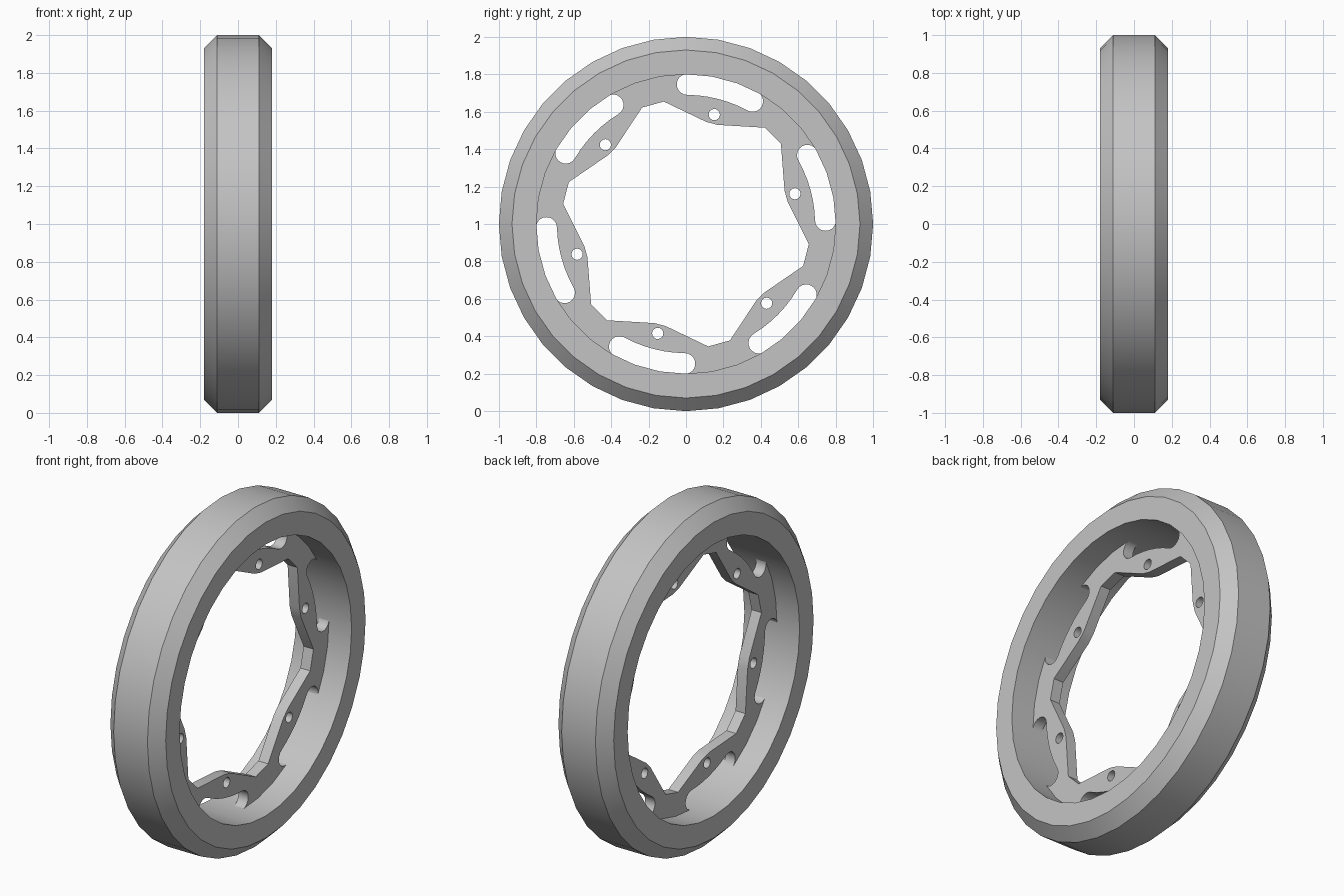
import bpy, bmesh
from math import sin, cos, radians, pi
from mathutils import Matrix

cube = bpy.data.objects.get("Cube")
if cube:
    bpy.data.objects.remove(cube)

grey = bpy.data.materials.new("plain_grey")
grey.use_nodes = True
colour = (0.55, 0.55, 0.55, 1)
grey.diffuse_color = colour
grey.node_tree.nodes["Principled BSDF"].inputs["Base Color"].default_value = colour


def finish(obj):
    """Assign the colour and smooth only the gentle edges."""
    obj.data.materials.clear()
    obj.data.materials.append(grey)
    bpy.ops.object.select_all(action='DESELECT')
    obj.select_set(True)
    bpy.context.view_layer.objects.active = obj
    bpy.ops.object.shade_smooth_by_angle(angle=radians(30))


def polar(r, deg):
    return r * cos(radians(deg)), r * sin(radians(deg))


def arc(centre, r, start, end, steps):
    return [(centre[0] + x, centre[1] + y) for x, y in
            (polar(r, start + (end - start) * i / steps) for i in range(steps + 1))]


# Rim: chamfered cross-section (x, radius) revolved about the x axis
profile = [(-0.11, 1), (0.11, 1), (0.18, 0.93), (0.18, 0.8), (-0.18, 0.8), (-0.18, 0.93)]
bm = bmesh.new()
verts = [bm.verts.new((x, 0, r)) for x, r in profile]
edges = [bm.edges.new((verts[i], verts[i - 1])) for i in range(len(verts))]
bmesh.ops.spin(bm, geom=verts + edges, cent=(0, 0, 0), axis=(1, 0, 0),
               angle=2 * pi, steps=36, use_merge=True)
bmesh.ops.remove_doubles(bm, verts=bm.verts, dist=0.0005)
bmesh.ops.recalc_face_normals(bm, faces=bm.faces)
mesh = bpy.data.meshes.new("rim")
bm.to_mesh(mesh)
bm.free()
rim = bpy.data.objects.new("rim", mesh)
bpy.context.collection.objects.link(rim)
rim.location.z = 1
finish(rim)

# Web plate: filled outline with six repeats of lobe, slot and bolt hole
curve = bpy.data.curves.new("web_plate", 'CURVE')
curve.dimensions = '2D'
curve.fill_mode = 'BOTH'
curve.extrude = 0.032


def outline(points):
    spline = curve.splines.new('POLY')
    spline.points.add(len(points) - 1)
    for p, (x, y) in zip(spline.points, points):
        p.co = (x, y, 0, 1)
    spline.use_cyclic_u = True


outline(arc((0, 0), 0.84, 0, 355, 71))
inner = []
for k in range(6):
    a = 15.5 + 60 * k
    inner += [polar(0.665, a - 24.8), polar(0.556, a - 3.2),
              polar(0.556, a + 3.2), polar(0.665, a + 24.8)]
    outline(arc(polar(0.604, a), 0.03, 0, 337.5, 15))
    # Curved slot with round ends
    lo, hi = a - 14, a + 14
    outline(arc((0, 0), 0.802, lo, hi, 6)
            + arc(polar(0.746, hi), 0.056, hi, hi + 180, 10)[1:-1]
            + arc((0, 0), 0.69, hi, lo, 6)
            + arc(polar(0.746, lo), 0.056, lo + 180, lo + 360, 10)[1:-1])
outline(inner)

web = bpy.data.objects.new("web_plate", curve)
bpy.context.collection.objects.link(web)
bpy.ops.object.select_all(action='DESELECT')
web.select_set(True)
bpy.context.view_layer.objects.active = web
bpy.ops.object.convert(target='MESH')
web = bpy.context.view_layer.objects.active

# Stand the plate upright and weld it
bm = bmesh.new()
bm.from_mesh(web.data)
bmesh.ops.remove_doubles(bm, verts=bm.verts, dist=0.0005)
bmesh.ops.recalc_face_normals(bm, faces=bm.faces)
bm.transform(Matrix.Rotation(pi / 2, 4, 'Z') @ Matrix.Rotation(pi / 2, 4, 'X'))
bm.to_mesh(web.data)
bm.free()
web.location.z = 1
finish(web)
